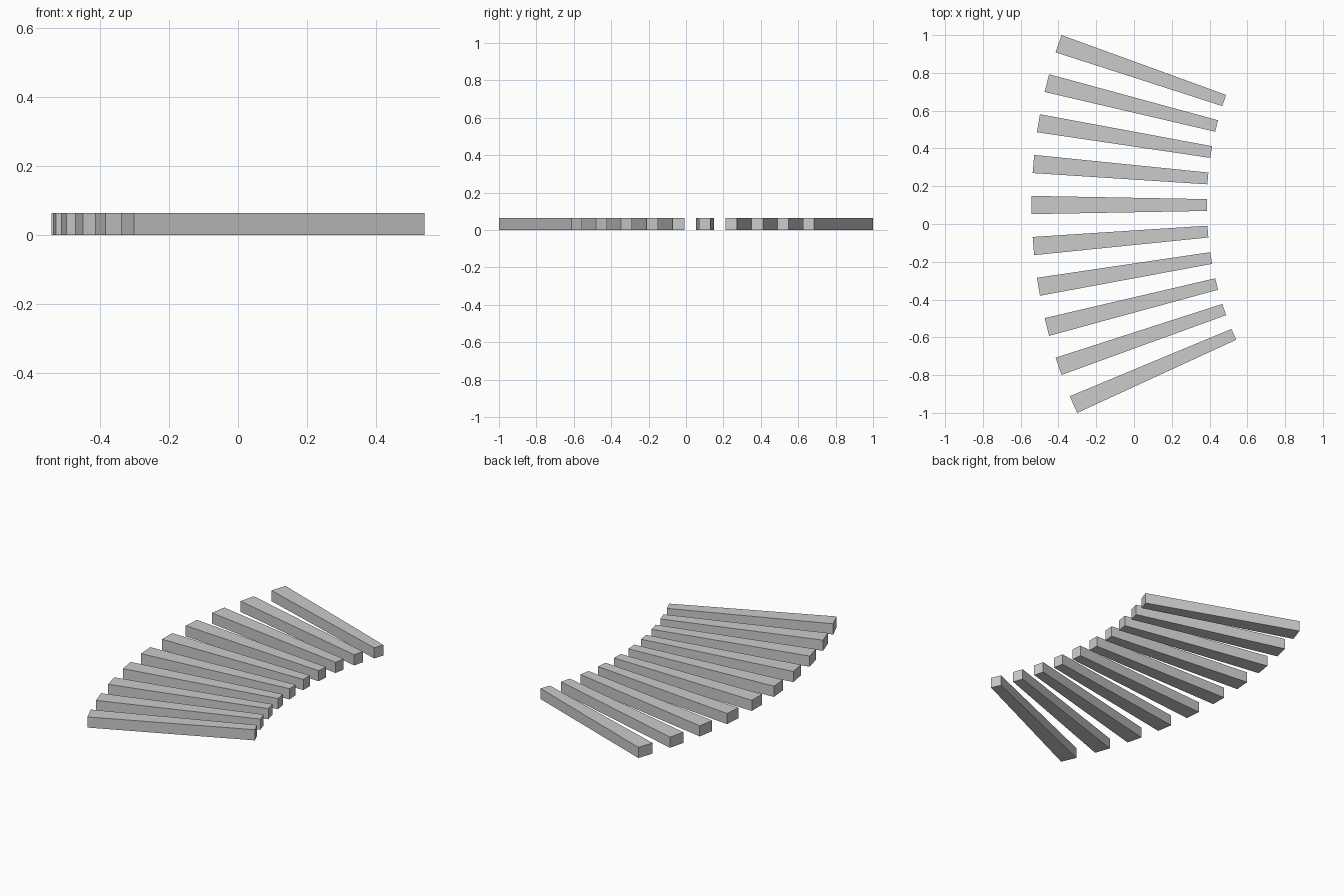
import bpy
from math import sin, cos, radians

if "Cube" in bpy.data.objects:
    bpy.data.objects.remove(bpy.data.objects["Cube"])

# Fan of ten wedge-shaped bars around a common centre to the right
CX, CY = 2.092, 0.1005       # fan centre
R_IN, R_OUT = 1.707, 2.634   # distance from the centre to the bar ends (corners)
STEP, HALF = 4.73, 1.05      # degrees between bars, half-angle of each bar
HEIGHT = 0.064


def fan_point(radius, deg):
    a = radians(deg)
    return CX - radius * cos(a), CY + radius * sin(a)


def make_bar(index, deg):
    # Tapered footprint, counter-clockwise from above
    foot = [fan_point(R_OUT, deg + HALF), fan_point(R_OUT, deg - HALF),
            fan_point(R_IN, deg - HALF), fan_point(R_IN, deg + HALF)]
    verts = [(x, y, z) for z in (0, HEIGHT) for x, y in foot]
    faces = [(3, 2, 1, 0), (4, 5, 6, 7)]
    faces += [(i, (i + 1) % 4, (i + 1) % 4 + 4, i + 4) for i in range(4)]
    mesh = bpy.data.meshes.new(f"bar_{index}")
    mesh.from_pydata(verts, [], faces)
    obj = bpy.data.objects.new(f"bar_{index}", mesh)
    bpy.context.collection.objects.link(obj)


# Bars: five below the straight one, four above
for i in range(10):
    make_bar(i + 1, (i - 5) * STEP)
